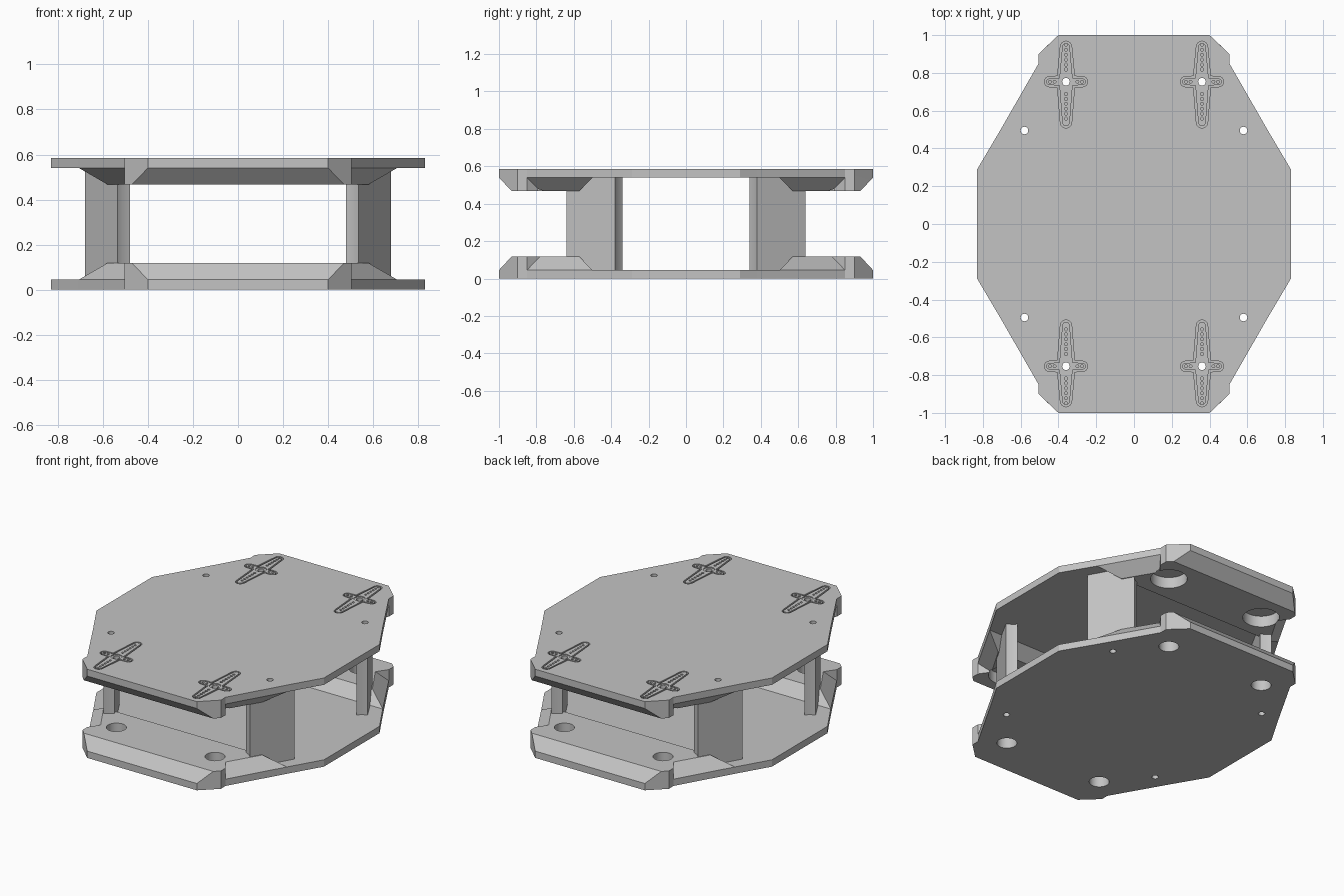
import bpy, bmesh
from math import pi, sin, cos, radians

if "Cube" in bpy.data.objects:
    bpy.data.objects.remove(bpy.data.objects["Cube"])

HEIGHT, THIN, THICK = 0.585, 0.045, 0.118
HUBS = [(sx * 0.36, sy * 0.753, sy) for sx in (1, -1) for sy in (1, -1)]
CORNERS = [(sx, sy) for sx in (1, -1) for sy in (1, -1)]

grey = bpy.data.materials.new("plain grey")
grey.use_nodes = True
grey.diffuse_color = (0.55, 0.55, 0.55, 1)
grey.node_tree.nodes["Principled BSDF"].inputs["Base Color"].default_value = grey.diffuse_color


def make(name, bm):
    bmesh.ops.recalc_face_normals(bm, faces=bm.faces)
    mesh = bpy.data.meshes.new(name)
    bm.to_mesh(mesh)
    bm.free()
    mesh.materials.append(grey)
    obj = bpy.data.objects.new(name, mesh)
    bpy.context.collection.objects.link(obj)
    return obj


def loft(bm, low, high, z0, z1, caps="both"):
    a = [bm.verts.new((x, y, z0)) for x, y in low]
    b = [bm.verts.new((x, y, z1)) for x, y in high]
    for i in range(len(a)):
        j = (i + 1) % len(a)
        bm.faces.new((a[i], a[j], b[j], b[i]))
    if caps in ("both", "low"):
        bm.faces.new(a)
    if caps in ("both", "high"):
        bm.faces.new(b)


def prism(bm, ring, z0, z1):
    loft(bm, ring, ring, z0, z1)


def circle(x, y, r, n=24):
    return [(x + r * cos(2 * pi * i / n), y + r * sin(2 * pi * i / n)) for i in range(n)]


def cut(obj, cutter_bm):
    cutter = make("cutter", cutter_bm)
    cutter.hide_render = True
    mod = obj.modifiers.new("cut", "BOOLEAN")
    mod.operation, mod.solver, mod.object = "DIFFERENCE", "EXACT", cutter
    graph = bpy.context.evaluated_depsgraph_get()
    obj.data = bpy.data.meshes.new_from_object(obj.evaluated_get(graph))
    obj.modifiers.clear()
    bpy.data.objects.remove(cutter)


def slab(name, flip):
    """Octagonal plate with chamfered thick pads at both ends."""
    bm = bmesh.new()
    edge = [(0.4, -1), (0.505, -0.9), (0.505, -0.85), (0.706, -0.5), (0.83, -0.29)]
    right = edge + [(x, -y) for x, y in reversed(edge)]
    ring = right + [(-x, -y) for x, y in right]
    loft(bm, ring, ring, 0, THIN, "low")
    # thin floor between the pads
    mid = right[3:7]
    bm.faces.new([bm.verts.new((x, y, THIN)) for x, y in mid + [(-x, -y) for x, y in mid]])
    # raised pads
    base = edge[:3] + edge[2:4]
    top = [(0.472, -0.932), edge[1], edge[2], (0.456, -0.78), (0.58, -0.572)]
    for s in (1, -1):
        low, high = ([(x, y * s) for x, y in half + [(-x, y) for x, y in reversed(half)]]
                     for half in (base, top))
        # the ramp and front chamfer close the loft on either side
        loft(bm, low, high, THIN, THICK, "high")
    bmesh.ops.remove_doubles(bm, verts=bm.verts, dist=0.0005)
    bmesh.ops.dissolve_limit(bm, angle_limit=radians(0.5), verts=bm.verts, edges=bm.edges)
    if flip:
        for v in bm.verts:
            v.co.z = HEIGHT - v.co.z
    return make(name, bm)


def horn_outline(cx, cy, s, g=0.0):
    """Cross with tapered round-tipped arms; the long arm points inward."""
    pts = []
    arms = [(0.115, 0.027), (0.245, 0.03), (0.115, 0.027), (0.215, 0.03)]
    for k, (length, r) in enumerate(arms):
        a = k * pi / 2
        for i in range(9):
            t = a - pi / 2 + pi * i / 8
            pts.append(((length - r) * cos(a) + (r - g) * cos(t),
                        (length - r) * sin(a) + (r - g) * sin(t)))
        c = a + pi / 4
        pts.append(((0.045 - g) * (1 if cos(c) > 0 else -1),
                    (0.03 - g) * (1 if sin(c) > 0 else -1)))
    return [(cx - s * x, cy - s * y) for x, y in pts]


def screw_holes(bm):
    for sx, sy in CORNERS:
        prism(bm, circle(sx * 0.58, sy * 0.495, 0.02), -0.1, HEIGHT + 0.1)


# Plates
bottom_plate = slab("bottom_plate", False)
bm = bmesh.new()
screw_holes(bm)
for x, y, s in HUBS:
    prism(bm, circle(x, y, 0.06, 32), -0.1, 0.3)
cut(bottom_plate, bm)

top_plate = slab("top_plate", True)
bm = bmesh.new()
screw_holes(bm)
for x, y, s in HUBS:
    prism(bm, circle(x, y, 0.11, 40), 0.3, 0.54)
    prism(bm, horn_outline(x, y, s), 0.565, 0.7)
cut(top_plate, bm)
bm = bmesh.new()
for x, y, s in HUBS:
    prism(bm, circle(x, y, 0.02), 0.5, 0.7)
cut(top_plate, bm)
parts = [bottom_plate, top_plate]

# Cross arms set into the top plate, with rows of pin holes
for n, (x, y, s) in enumerate(HUBS):
    bm = bmesh.new()
    prism(bm, horn_outline(x, y, s, 0.01), 0.563, HEIGHT)
    horn = make(f"cross_arm_{n + 1}", bm)
    bm = bmesh.new()
    prism(bm, circle(x, y, 0.02), 0.5, 0.7)
    for d in (1, -1):
        for i in range(6):
            prism(bm, circle(x, y + d * (0.065 + 0.026 * i), 0.008, 12), 0.5, 0.7)
        for i in range(2):
            prism(bm, circle(x + d * (0.06 + 0.025 * i), y, 0.008, 12), 0.5, 0.7)
    cut(horn, bm)
    bm = bmesh.new()
    prism(bm, circle(x, y, 0.034), HEIGHT - 0.006, 0.7)
    cut(horn, bm)
    parts.append(horn)

# Flat posts along the slanted sides, with a shallow groove in each end
half_post = [(0.1, 0.11), (-0.045, -0.15), (-0.066, -0.128)]
post_ring = half_post + [(-0.1, -0.11), (0.045, 0.15), (0.066, 0.128)]
for n, (sx, sy) in enumerate(CORNERS):
    bm = bmesh.new()
    ring = [(sx * (0.58 + x), -sy * (-0.49 + y)) for x, y in post_ring]
    prism(bm, ring, THIN - 0.01, HEIGHT - THIN + 0.01)
    post = make(f"post_{n + 1}", bm)
    bm = bmesh.new()
    screw_holes(bm)
    cut(post, bm)
    parts.append(post)

# Smooth the round holes, keep edges sharp
bpy.ops.object.select_all(action="DESELECT")
for obj in parts:
    obj.select_set(True)
bpy.context.view_layer.objects.active = bottom_plate
bpy.ops.object.shade_smooth_by_angle(angle=radians(25))
